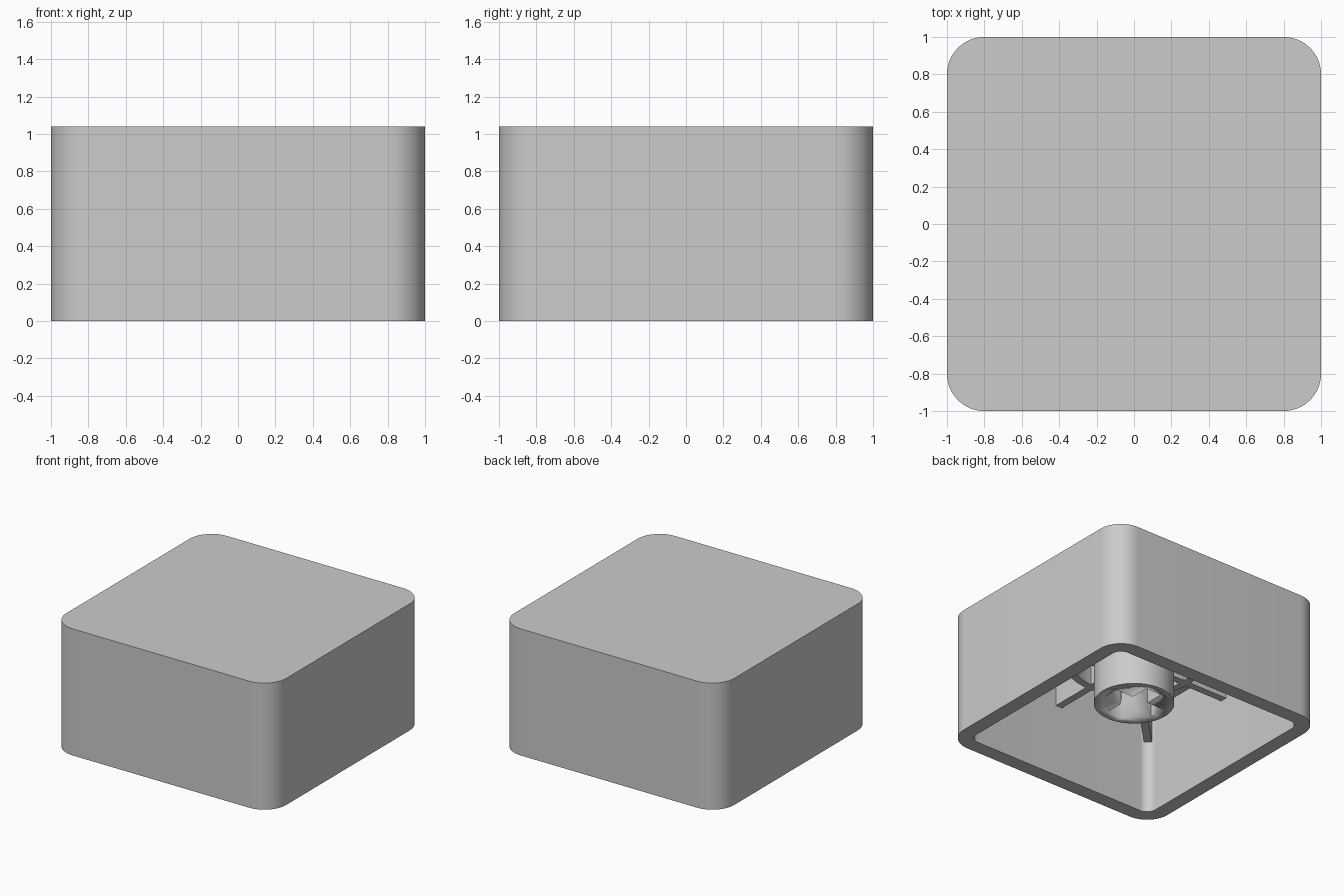
import bpy, bmesh
from math import pi, cos, sin, radians, sqrt

if "Cube" in bpy.data.objects:
    bpy.data.objects.remove(bpy.data.objects["Cube"])

HEIGHT, CEILING = 1.04, 0.88       # outer top and underside of the roof
WALL, CORNER = 0.12, 0.2
RIB_BOTTOM, RIB_THICK = 0.605, 0.06
STEM_BOTTOM, STEM_RADIUS = 0.245, 0.303
SINK = 0.02                        # overlap into neighbouring parts

grey = bpy.data.materials.new("light grey plastic")
grey.use_nodes = True
GREY = (0.6, 0.6, 0.6, 1)
grey.diffuse_color = GREY
grey.node_tree.nodes["Principled BSDF"].inputs["Base Color"].default_value = GREY


def finish(name, bm):
    """Turn a bmesh into a smooth shaded object with sharp edges kept."""
    bmesh.ops.recalc_face_normals(bm, faces=bm.faces[:])
    mesh = bpy.data.meshes.new(name)
    bm.to_mesh(mesh)
    bm.free()
    mesh.materials.append(grey)
    obj = bpy.data.objects.new(name, mesh)
    bpy.context.collection.objects.link(obj)
    bpy.ops.object.select_all(action="DESELECT")
    obj.select_set(True)
    bpy.context.view_layer.objects.active = obj
    bpy.ops.object.shade_smooth_by_angle(angle=radians(30))
    return obj


def rounded_square(half, radius, steps=16):
    """Outline of a square with round corners, counterclockwise."""
    points = []
    for corner in range(4):
        mid = pi / 4 + corner * pi / 2
        cx = (half - radius) * sqrt(2) * cos(mid)
        cy = (half - radius) * sqrt(2) * sin(mid)
        for i in range(steps + 1):
            a = mid - pi / 4 + i / steps * pi / 2
            points.append((cx + radius * cos(a), cy + radius * sin(a)))
    return points


def circle(radius, steps=64):
    return [(radius * cos(2 * pi * i / steps), radius * sin(2 * pi * i / steps))
            for i in range(steps)]


def loft(bm, loops, close=False):
    """Bridge (outline, z) loops in order; cap the ends or close the loop."""
    rows = [[bm.verts.new((x, y, z)) for x, y in outline] for outline, z in loops]
    pairs = list(zip(rows, rows[1:]))
    if close:
        pairs.append((rows[-1], rows[0]))
    else:
        bm.faces.new(rows[0])
        bm.faces.new(rows[-1])
    for low, high in pairs:
        n = len(low)
        for i in range(n):
            j = (i + 1) % n
            bm.faces.new((low[i], low[j], high[j], high[i]))


# Hollow cap, open at the bottom
outer = rounded_square(1, CORNER)
inner = rounded_square(1 - WALL, CORNER - WALL)
bm = bmesh.new()
loft(bm, [(outer, HEIGHT), (outer, 0), (inner, 0), (inner, CEILING)])
finish("cap_shell", bm)

# Central stem with a cross shaped socket
bm = bmesh.new()
loft(bm, [(circle(STEM_RADIUS), STEM_BOTTOM), (circle(STEM_RADIUS), CEILING + SINK)])
stem = finish("stem", bm)

arm, slot = 0.23, 0.072
quarter = [(slot, slot), (slot, arm), (-slot, arm)]
cross = []
for turn in range(4):
    c, s = [(1, 0), (0, 1), (-1, 0), (0, -1)][turn]
    cross += [(x * c - y * s, x * s + y * c) for x, y in quarter]
bm = bmesh.new()
loft(bm, [(cross, STEM_BOTTOM - 0.1), (cross, STEM_BOTTOM + 0.42)])
cutter = finish("socket_cutter", bm)
cut = stem.modifiers.new("socket", "BOOLEAN")
cut.operation, cut.solver, cut.object = "DIFFERENCE", "EXACT", cutter
bpy.context.view_layer.objects.active = stem
bpy.ops.object.modifier_apply(modifier=cut.name)
bpy.data.objects.remove(cutter)

# Eight ribs from the stem to the walls and corners
straight = 1 - WALL + SINK
diagonal = (1 - CORNER) * sqrt(2) + CORNER - WALL + SINK
for k in range(8):
    length = diagonal if k % 2 else straight
    a, h = k * pi / 4, RIB_THICK / 2
    start = STEM_RADIUS - SINK
    plan = [(start, -h), (length, -h), (length, h), (start, h)]
    plan = [(x * cos(a) - y * sin(a), x * sin(a) + y * cos(a)) for x, y in plan]
    bm = bmesh.new()
    loft(bm, [(plan, RIB_BOTTOM), (plan, CEILING + SINK)])
    finish(f"rib_{k + 1}", bm)

# Ring around the stem that ties the ribs together
bm = bmesh.new()
big, small = circle(0.53), circle(0.47)
loft(bm, [(big, CEILING + SINK), (big, RIB_BOTTOM),
          (small, RIB_BOTTOM), (small, CEILING + SINK)], close=True)
finish("stiffening_ring", bm)
